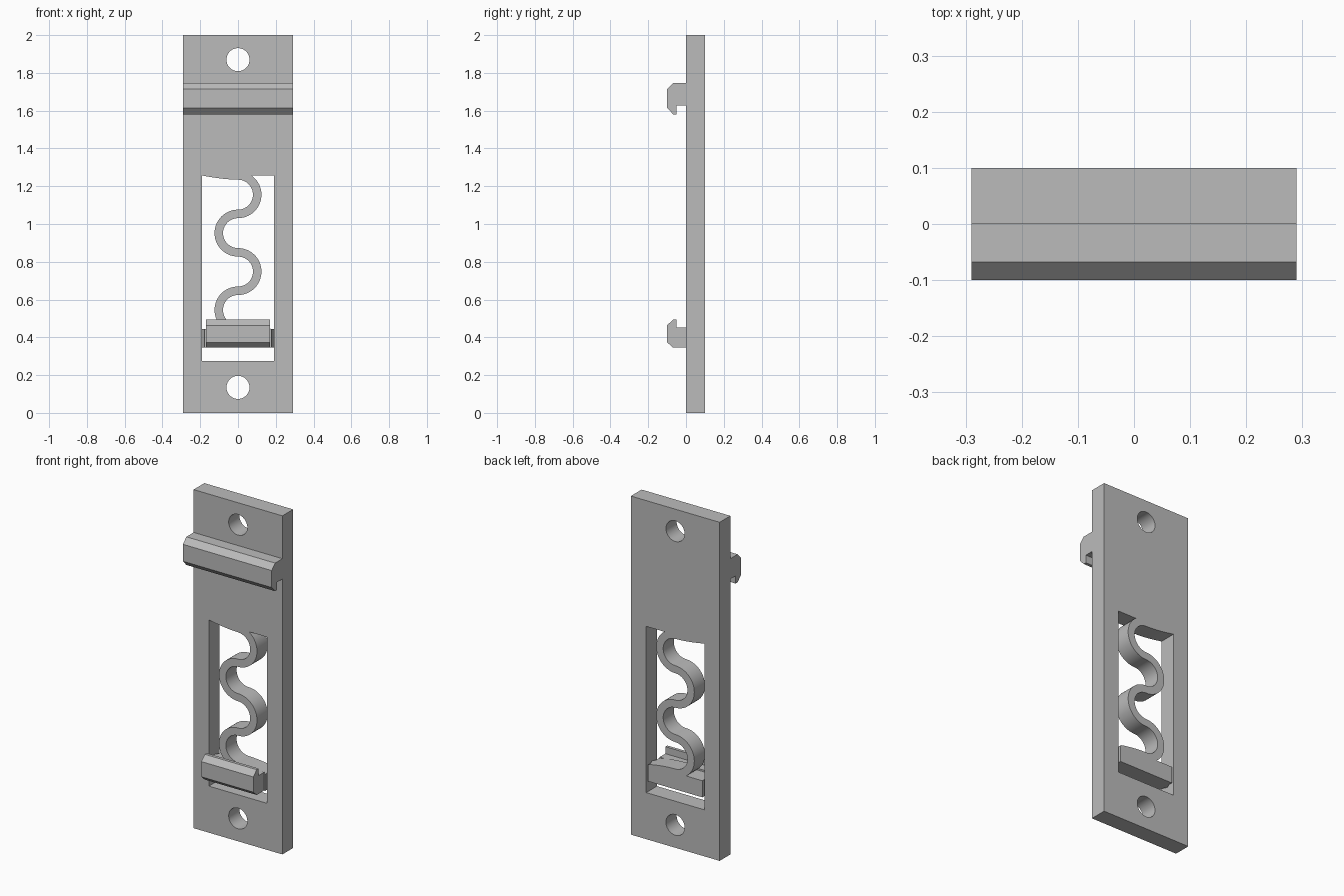
import bpy, bmesh, math

cube = bpy.data.objects.get("Cube")
if cube:
    bpy.data.objects.remove(cube, do_unlink=True)

grey = bpy.data.materials.new("plain grey")
grey.use_nodes = True
COLOUR = (0.5, 0.5, 0.5, 1)
grey.diffuse_color = COLOUR
grey.node_tree.nodes["Principled BSDF"].inputs["Base Color"].default_value = COLOUR

DEPTH = 0.1
HALF_W = 0.29         # plate half width
WIN = 0.19            # window half width
TOP, BOTTOM = 1.257, 0.275
MID = 0.85            # centre of the spring's point symmetry
SLIDER = 0.177        # slider half width
SLIDER_LOW = 0.345
SLIDER_TOP = 2 * MID - TOP
R, HALF_T = 0.10175, 0.0225


def add_object(name, mesh):
    obj = bpy.data.objects.new(name, mesh)
    bpy.context.collection.objects.link(obj)
    mesh.materials.clear()
    mesh.materials.append(grey)
    return obj


def prism(name, profile, offset):
    """Closed profile of 3D points swept along an offset."""
    bm = bmesh.new()
    face = bm.faces.new([bm.verts.new(p) for p in profile])
    new = bmesh.ops.extrude_face_region(bm, geom=[face])["geom"]
    bmesh.ops.translate(bm, vec=offset,
                        verts=[v for v in new if isinstance(v, bmesh.types.BMVert)])
    bmesh.ops.recalc_face_normals(bm, faces=bm.faces)
    mesh = bpy.data.meshes.new(name)
    bm.to_mesh(mesh)
    bm.free()
    return add_object(name, mesh)


def circle(z, r, n=48):
    return [(r * math.cos(math.tau * i / n), z + r * math.sin(math.tau * i / n))
            for i in range(n)]


def spring_side():
    """Sagging window edge flowing into the left side of the wavy spring."""
    start = TOP - R + R - HALF_T
    pts = [(-WIN * (1 - i / 8), start + HALF_T * (1 - i / 8) ** 1.7) for i in range(8)]
    for k in range(4):
        sign = 1 if k % 2 == 0 else -1
        centre, r = TOP - R - 2 * R * k, R - sign * HALF_T
        for i in range(0 if k == 0 else 1, 29):
            a = math.pi / 2 - math.pi * i / 28
            p = (sign * r * math.cos(a), centre + r * math.sin(a))
            if p[1] > SLIDER_TOP + 0.002:
                pts.append(p)
    pts.append((-0.0705, SLIDER_TOP))
    return pts


# Window outline, leaving the spring and slider standing inside it
left = spring_side()
right = [(-x, 2 * MID - z) for x, z in left]
right[0] = (SLIDER, SLIDER_TOP)
window = (left + [(-SLIDER, SLIDER_TOP), (-SLIDER, SLIDER_LOW), (SLIDER, SLIDER_LOW)]
          + right + [(WIN, TOP), (WIN, BOTTOM), (-WIN, BOTTOM)])
border = [(-HALF_W, 0), (HALF_W, 0), (HALF_W, 2), (-HALF_W, 2)]

# Plate, spring and slider as one cut sheet
curve = bpy.data.curves.new("plate_outline", "CURVE")
curve.dimensions = "2D"
curve.fill_mode = "BOTH"
curve.extrude = DEPTH / 2
for loop in (border, window, circle(1.87, 0.061), circle(0.135, 0.061)):
    spline = curve.splines.new("POLY")
    spline.points.add(len(loop) - 1)
    for point, (x, z) in zip(spline.points, loop):
        point.co = (x, z, 0, 1)
    spline.use_cyclic_u = True
helper = bpy.data.objects.new("plate_outline", curve)
bpy.context.collection.objects.link(helper)
bpy.context.view_layer.update()
mesh = bpy.data.meshes.new_from_object(
    helper.evaluated_get(bpy.context.evaluated_depsgraph_get()))
bpy.data.objects.remove(helper, do_unlink=True)

bm = bmesh.new()
bm.from_mesh(mesh)
bmesh.ops.remove_doubles(bm, verts=bm.verts, dist=0.0001)
for v in bm.verts:
    x, z, d = v.co
    v.co = (x, DEPTH / 2 - d, z)
bmesh.ops.recalc_face_normals(bm, faces=bm.faces)
bm.to_mesh(mesh)
bm.free()
plate = add_object("plate_with_spring", mesh)
bpy.ops.object.select_all(action="DESELECT")
plate.select_set(True)
bpy.context.view_layer.objects.active = plate
bpy.ops.object.shade_smooth_by_angle(angle=math.radians(30))

# Clip hooks: fixed one points down, sliding one points up
HOOK = [(0.003, 0), (-0.068, 0), (-0.1, 0.032), (-0.1, 0.132),
        (-0.068, 0.166), (-0.05, 0.166), (-0.05, 0.12), (0.003, 0.12)]
prism("fixed_hook", [(-HALF_W, y, 1.747 - h) for y, h in HOOK], (2 * HALF_W, 0, 0))
prism("sliding_hook", [(-0.17, y, SLIDER_LOW + h * 0.9) for y, h in HOOK], (0.34, 0, 0))

# Slider guide tongues
for side, label in ((1, "left"), (-1, "right")):
    prism(label + "_guide_tongue",
          [(side * x, y, SLIDER_LOW) for x, y in ((0.175, 0.02), (WIN, 0.05), (0.175, 0.08))],
          (0, 0, SLIDER_TOP - SLIDER_LOW))
